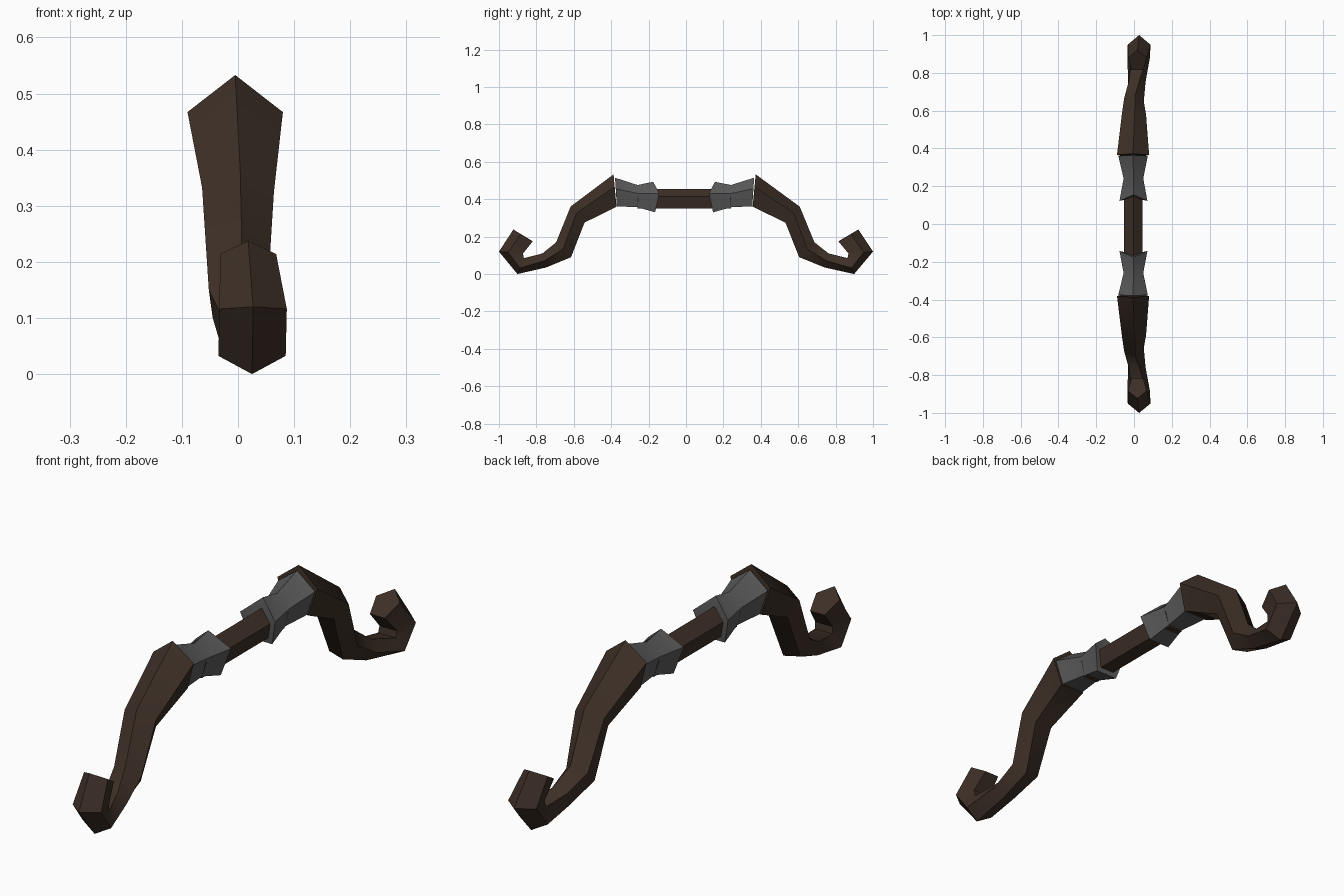
import bpy, bmesh, math
from mathutils import Vector

if "Cube" in bpy.data.objects:
    bpy.data.objects.remove(bpy.data.objects["Cube"])

SIDES = 5


def material(name, rgb):
    m = bpy.data.materials.new(name)
    m.use_nodes = True
    m.diffuse_color = (*rgb, 1)
    m.node_tree.nodes["Principled BSDF"].inputs["Base Color"].default_value = (*rgb, 1)
    return m


wood = material("dark_wood", (0.046, 0.028, 0.019))
metal = material("grey_metal", (0.105, 0.105, 0.105))


def ring(low, high, x, half, twist=0, bow=0):
    """Five-sided section fitted between two (y, z) points and a half width."""
    angles = [math.radians(twist) + math.tau * i / SIDES for i in range(SIDES)]
    us = [math.cos(a) for a in angles]
    vs = [math.sin(a) for a in angles]
    mid_v = (max(vs) + min(vs)) / 2
    scale_v = (max(vs) - min(vs)) / 2
    low, high = Vector((0, *low)), Vector((0, *high))
    points = []
    for u, v in zip(us, vs):
        t = (u - min(us)) / (max(us) - min(us))
        p = low.lerp(high, t)
        p.x = x + half * (v - mid_v) / scale_v
        p.y -= bow * 4 * t * (1 - t)
        points.append(p)
    return points


def loft(name, sections, mat, side=1):
    """Skin the sections, close both ends and place on the given y side."""
    bm = bmesh.new()
    loops = []
    for section in sections:
        loops.append([bm.verts.new((p.x, side * p.y - 0.012 * (1 - abs(p.y)), p.z))
                      for p in section])
    for a, b in zip(loops, loops[1:]):
        for i in range(SIDES):
            j = (i + 1) % SIDES
            bm.faces.new((a[i], a[j], b[j], b[i]))
    for end in (loops[0], loops[-1]):
        centre = bm.verts.new(sum((v.co for v in end), Vector()) / SIDES)
        for i in range(SIDES):
            bm.faces.new((end[i], end[(i + 1) % SIDES], centre))
    bmesh.ops.recalc_face_normals(bm, faces=bm.faces)
    mesh = bpy.data.meshes.new(name)
    bm.to_mesh(mesh)
    bm.free()
    mesh.materials.append(mat)
    obj = bpy.data.objects.new(name, mesh)
    bpy.context.collection.objects.link(obj)
    bpy.ops.object.select_all(action="DESELECT")
    obj.select_set(True)
    bpy.context.view_layer.objects.active = obj
    bpy.ops.object.shade_smooth_by_angle(angle=math.radians(50))


# Straight grip
loft("grip", [ring((y, 0.35), (y, 0.455), -0.003, 0.049) for y in (-0.25, 0.25)], wood)

# Curved limb ending in a curl
limb = [
    ring((0.364, 0.36), (0.38, 0.533), -0.005, 0.085),
    ring((0.537, 0.275), (0.613, 0.36), 0, 0.064, 5),
    ring((0.61, 0.09), (0.69, 0.17), 0, 0.052, 12),
    ring((0.745, 0.035), (0.765, 0.11), 0.015, 0.046, 22),
    ring((0.9, 0.0), (0.865, 0.085), 0.025, 0.06, 36),
    ring((1.0, 0.12), (0.87, 0.11), 0.027, 0.06, 36),
    ring((0.922, 0.238), (0.817, 0.175), 0.018, 0.05, 36),
]

# Waisted collar with a notched inner end
collar = [
    ring((0.155, 0.33), (0.165, 0.493), -0.003, 0.074, 0, 0.03),
    ring((0.25, 0.357), (0.25, 0.476), -0.003, 0.052),
    ring((0.362, 0.362), (0.372, 0.515), -0.005, 0.078),
]

for label, side in (("front", -1), ("back", 1)):
    loft(label + "_limb", limb, wood, side)
    loft(label + "_collar", collar, metal, side)
